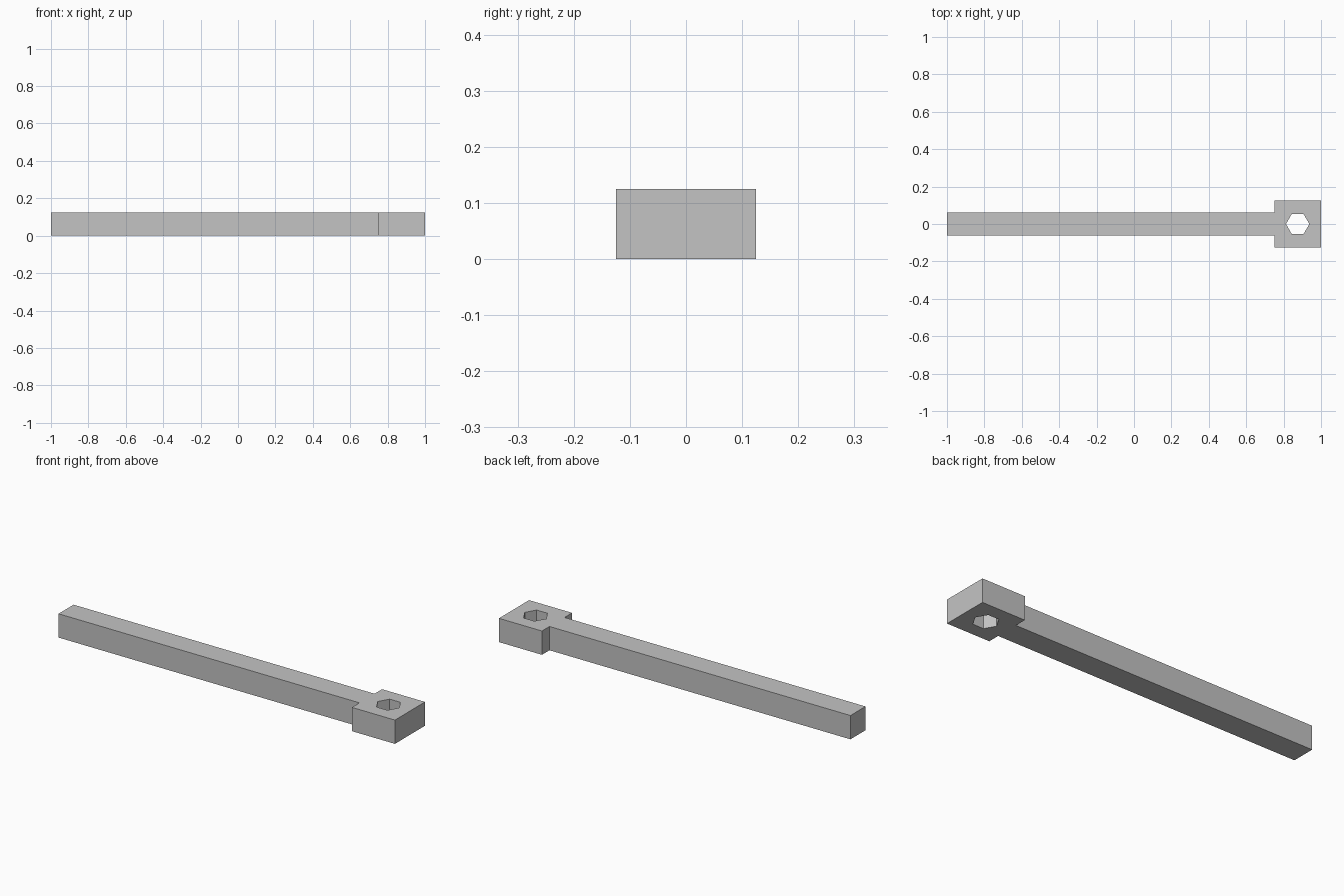
import bpy
import bmesh
from math import cos, sin, tau

cube = bpy.data.objects.get("Cube")
if cube:
    bpy.data.objects.remove(cube, do_unlink=True)

THICKNESS = 0.125
HEAD_X, HOLE_RADIUS, HOLE_SIDES = 0.875, 0.0625, 6

# Plain grey material
grey = bpy.data.materials.new("plain grey")
grey.use_nodes = True
colour = (0.55, 0.55, 0.55, 1)
grey.diffuse_color = colour
grey.node_tree.nodes["Principled BSDF"].inputs["Base Color"].default_value = colour


def add_loop(bm, points):
    """Closed ring of edges on the ground plane."""
    verts = [bm.verts.new((x, y, 0)) for x, y in points]
    return [bm.edges.new((a, b)) for a, b in zip(verts, verts[1:] + verts[:1])]


# Outline of the bar and square head, mirrored across the long axis
half = [(-1, 0.0625), (0.75, 0.0625), (0.75, 0.125), (1, 0.125)]
outline = half + [(x, -y) for x, y in reversed(half)]

# Hexagonal socket hole through the head
hole = [(HEAD_X + HOLE_RADIUS * cos(tau * i / HOLE_SIDES),
         HOLE_RADIUS * sin(tau * i / HOLE_SIDES)) for i in range(HOLE_SIDES)]

# Fill between the rings and extrude to a solid
bm = bmesh.new()
edges = add_loop(bm, outline) + add_loop(bm, hole)
bmesh.ops.triangle_fill(bm, edges=edges, use_beauty=True, use_dissolve=False)
raised = bmesh.ops.extrude_face_region(bm, geom=bm.faces[:], use_keep_orig=True)
top = [v for v in raised["geom"] if isinstance(v, bmesh.types.BMVert)]
bmesh.ops.translate(bm, verts=top, vec=(0, 0, THICKNESS))
bmesh.ops.recalc_face_normals(bm, faces=bm.faces[:])

mesh = bpy.data.meshes.new("wrench_bar")
bm.to_mesh(mesh)
bm.free()
mesh.materials.append(grey)
bpy.context.collection.objects.link(bpy.data.objects.new("wrench_bar", mesh))
